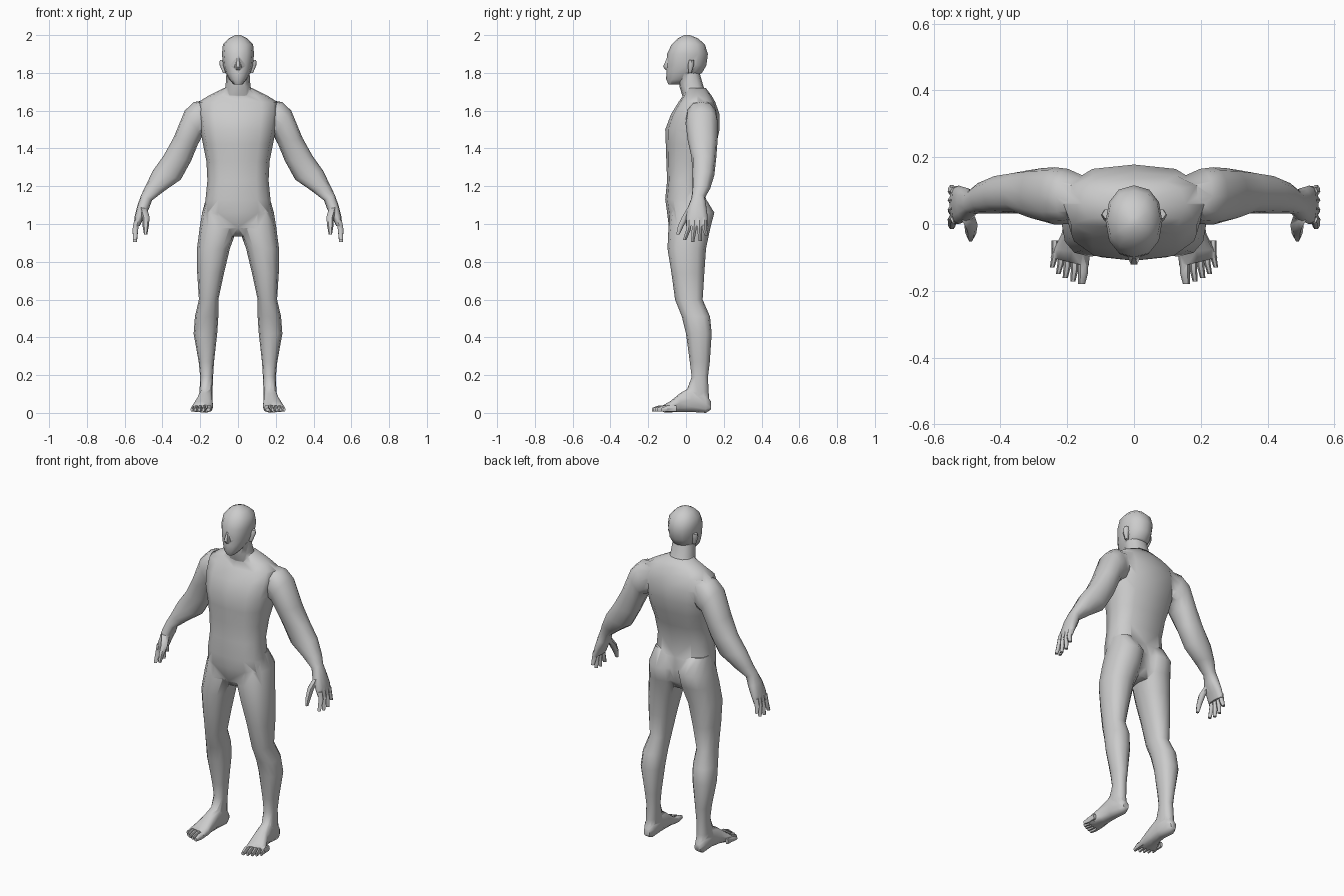
import bpy, bmesh, math

parts = []


def loft(name, rows, n=12, p=0.85, side=1, lying=False):
    """Skin rings (xa, ha, xb, hb, d0, d1): two width points and a depth range.
    Upright: h is z and d is y. Lying: h is y and d is z."""
    bm = bmesh.new()
    rings = []
    for xa, ha, xb, hb, d0, d1 in rows:
        ring = []
        for i in range(n):
            a = 2 * math.pi * i / n
            c, s = (math.copysign(abs(round(f, 6)) ** p, f) for f in (math.cos(a), math.sin(a)))
            x = (xa + xb) / 2 + (xa - xb) / 2 * c
            h = (ha + hb) / 2 + (ha - hb) / 2 * c
            d = (d0 + d1) / 2 + (d1 - d0) / 2 * s
            ring.append(bm.verts.new((x * side, h, d) if lying else (x * side, d, h)))
        rings.append(ring)
    for r0, r1 in zip(rings, rings[1:]):
        for i in range(n):
            j = (i + 1) % n
            bm.faces.new((r0[i], r0[j], r1[j], r1[i]))
    bm.faces.new(rings[0])
    bm.faces.new(rings[-1])
    bmesh.ops.recalc_face_normals(bm, faces=bm.faces)
    me = bpy.data.meshes.new(name)
    bm.to_mesh(me)
    bm.free()
    ob = bpy.data.objects.new(name, me)
    bpy.context.collection.objects.link(ob)
    parts.append(ob)
    return ob


def centred(rows):
    return [(w, z, -w, z, y0, y1) for z, w, y0, y1 in rows]


# torso: z, half width, front, back
body = loft("body", centred([
    (0.935, 0.05, -0.05, 0.08), (0.98, 0.14, -0.09, 0.105), (1.06, 0.18, -0.10, 0.115),
    (1.13, 0.172, -0.11, 0.105), (1.23, 0.162, -0.10, 0.10), (1.33, 0.167, -0.104, 0.13),
    (1.42, 0.185, -0.107, 0.16), (1.50, 0.20, -0.11, 0.178), (1.58, 0.21, -0.08, 0.178),
    (1.645, 0.21, -0.04, 0.155), (1.68, 0.155, -0.015, 0.135), (1.72, 0.075, 0.0, 0.105)]), p=0.75)

# neck and head
loft("neck", centred([
    (1.62, 0.11, 0.0, 0.14), (1.68, 0.08, -0.02, 0.115), (1.73, 0.066, -0.035, 0.092),
    (1.79, 0.062, -0.04, 0.075), (1.84, 0.05, -0.03, 0.06)]))
loft("head", centred([
    (1.738, 0.022, -0.092, -0.03), (1.765, 0.046, -0.105, 0.03), (1.80, 0.066, -0.104, 0.085),
    (1.84, 0.079, -0.103, 0.108), (1.90, 0.085, -0.10, 0.116), (1.95, 0.08, -0.077, 0.10),
    (1.982, 0.05, -0.045, 0.065), (2.0, 0.015, -0.01, 0.02)]), p=0.9)
loft("nose", centred([
    (1.815, 0.012, -0.11, -0.07), (1.832, 0.019, -0.125, -0.07),
    (1.88, 0.009, -0.104, -0.07)]), n=6, p=1)

for s in (1, -1):
    loft("ear", [(0.08, 1.80, 0.06, 1.80, 0.012, 0.03), (0.099, 1.845, 0.06, 1.845, 0.008, 0.045),
                 (0.096, 1.868, 0.06, 1.868, 0.015, 0.045)], n=6, p=1, side=s)

    # arm from shoulder to palm
    loft("arm", [
        (0.12, 1.665, 0.12, 1.50, 0.02, 0.13), (0.235, 1.645, 0.16, 1.47, 0.0, 0.165),
        (0.282, 1.60, 0.192, 1.46, -0.002, 0.17), (0.342, 1.455, 0.213, 1.42, 0.01, 0.167),
        (0.395, 1.36, 0.248, 1.335, 0.03, 0.16), (0.452, 1.28, 0.303, 1.235, 0.032, 0.15),
        (0.49, 1.20, 0.39, 1.175, 0.032, 0.128), (0.512, 1.155, 0.455, 1.125, 0.03, 0.10),
        (0.532, 1.10, 0.472, 1.08, 0.01, 0.108), (0.547, 1.04, 0.50, 1.03, 0.0, 0.115),
        (0.552, 0.99, 0.52, 0.99, 0.0, 0.113)], side=s)

    # fingers: base y, tip y, tip z
    for yb, yt, zt in ((0.015, -0.007, 0.915), (0.044, 0.035, 0.905), (0.072, 0.075, 0.91), (0.098, 0.108, 0.94)):
        loft("finger", [(0.55, 1.02, 0.522, 1.02, yb - 0.014, yb + 0.014),
                        (0.558, 0.975, 0.528, 0.975, yb - 0.015, yb + 0.014),
                        (0.556, zt, 0.535, zt, yt - 0.01, yt + 0.01)], n=6, p=1, side=s)
    loft("thumb", [(0.525, 1.09, 0.48, 1.08, 0.005, 0.06), (0.508, 1.035, 0.468, 1.035, -0.025, 0.02),
                   (0.505, 0.99, 0.472, 0.99, -0.045, -0.01),
                   (0.498, 0.945, 0.48, 0.945, -0.053, -0.033)], n=6, p=1, side=s)

    # leg from buttock to ankle
    loft("leg", [
        (0.165, 1.15, 0.04, 1.15, -0.05, 0.095), (0.19, 1.06, 0.004, 1.06, -0.085, 0.15),
        (0.203, 0.98, 0.006, 0.97, -0.093, 0.128), (0.217, 0.87, 0.043, 0.87, -0.098, 0.106),
        (0.216, 0.74, 0.074, 0.74, -0.077, 0.097), (0.207, 0.60, 0.104, 0.60, -0.058, 0.088),
        (0.228, 0.51, 0.104, 0.51, -0.022, 0.127), (0.235, 0.42, 0.11, 0.42, 0.0, 0.136),
        (0.208, 0.27, 0.127, 0.27, 0.02, 0.126), (0.20, 0.19, 0.132, 0.19, 0.03, 0.116),
        (0.204, 0.11, 0.135, 0.11, 0.0, 0.12), (0.20, 0.04, 0.14, 0.04, 0.01, 0.125)], side=s)

    # foot and toes
    loft("foot", [
        (0.188, 0.133, 0.15, 0.133, 0.018, 0.06), (0.203, 0.105, 0.138, 0.105, 0.0, 0.10),
        (0.206, 0.03, 0.134, 0.03, 0.005, 0.14), (0.217, -0.03, 0.134, -0.03, 0.005, 0.105),
        (0.24, -0.075, 0.132, -0.09, 0.003, 0.062), (0.25, -0.10, 0.136, -0.128, 0.003, 0.042)],
        p=0.75, side=s, lying=True)
    for xb, xt, yt, r in ((0.152, 0.157, -0.18, 0.015), (0.178, 0.183, -0.172, 0.011), (0.2, 0.206, -0.162, 0.011),
                          (0.219, 0.227, -0.15, 0.01), (0.237, 0.245, -0.13, 0.01)):
        loft("toe", [(xb + r, yt + 0.08, xb - r, yt + 0.08, 0.006, 0.042),
                     (xb + r, yt + 0.035, xb - r, yt + 0.035, 0.004, 0.042),
                     (xt + r * 0.7, yt, xt - r * 0.7, yt, 0.006, 0.028)], n=6, p=1, side=s, lying=True)

# fuse every part into one skin
for ob in parts[1:]:
    mod = body.modifiers.new("union", "BOOLEAN")
    mod.operation, mod.solver, mod.object = "UNION", "EXACT", ob
    bpy.context.view_layer.update()
    old = body.data
    new = bpy.data.meshes.new_from_object(body.evaluated_get(bpy.context.evaluated_depsgraph_get()))
    body.modifiers.clear()
    body.data = new
    bpy.data.meshes.remove(old)
    bpy.data.objects.remove(ob)

body.data.name = "body"
bpy.context.view_layer.objects.active = body
body.select_set(True)
bpy.ops.object.shade_smooth_by_angle(angle=math.radians(60))
